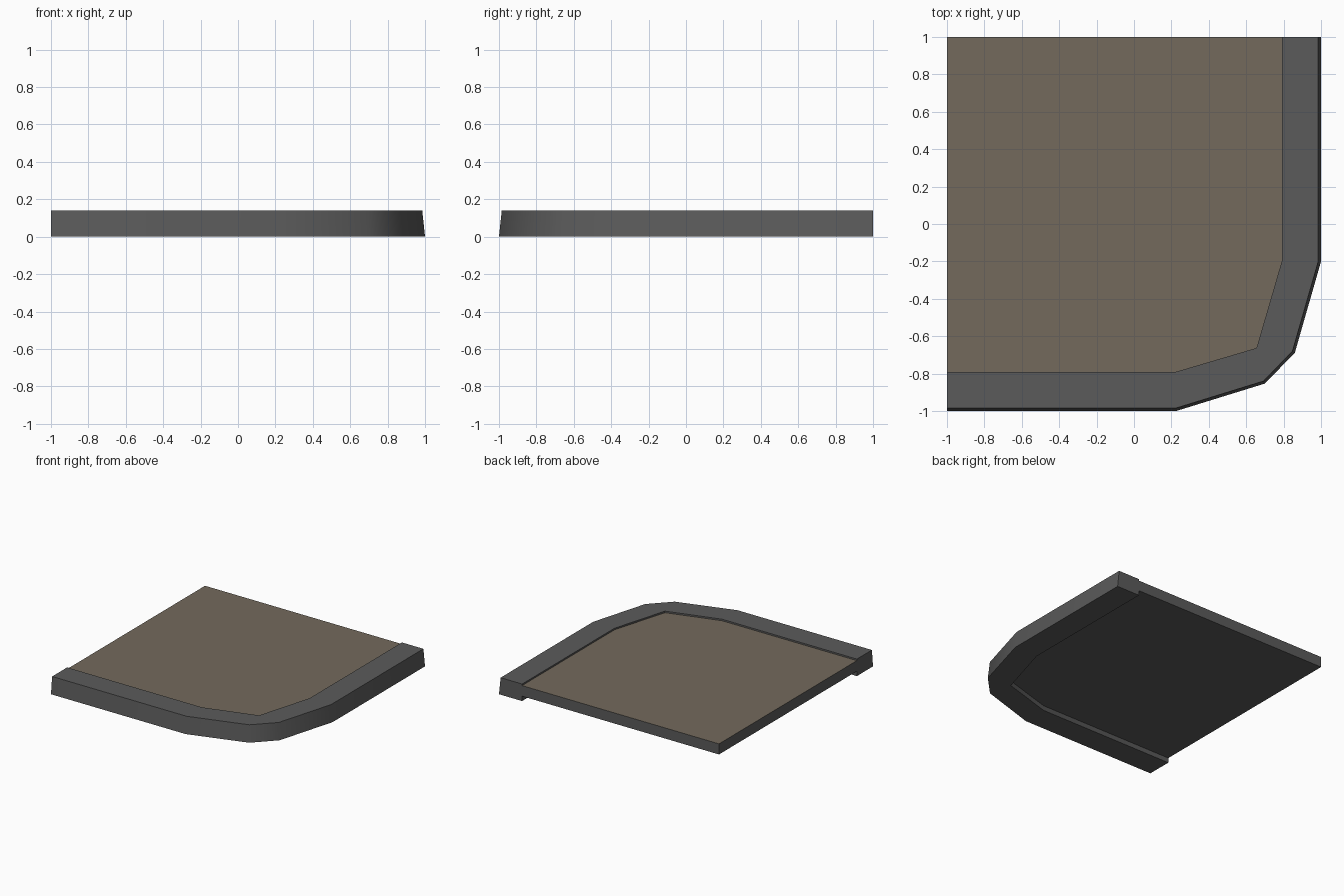
import bpy, bmesh, math

if "Cube" in bpy.data.objects:
    bpy.data.objects.remove(bpy.data.objects["Cube"])


def material(name, rgb):
    m = bpy.data.materials.new(name)
    m.diffuse_color = (*rgb, 1.0)
    m.use_nodes = True
    m.node_tree.nodes["Principled BSDF"].inputs["Base Color"].default_value = m.diffuse_color
    return m


grey = material("curb grey", (0.105, 0.105, 0.105))
brown = material("earth brown", (0.172, 0.143, 0.107))


def prism(name, bottom, top, z0, z1, mats):
    """Solid between two matching outlines; last material goes on the top cap."""
    bm = bmesh.new()
    lo = [bm.verts.new((x, y, z0)) for x, y in bottom]
    hi = [bm.verts.new((x, y, z1)) for x, y in top]
    bm.faces.new(list(reversed(lo)))
    cap = bm.faces.new(hi)
    n = len(lo)
    for i in range(n):
        j = (i + 1) % n
        bm.faces.new((lo[i], lo[j], hi[j], hi[i]))
    cap.material_index = len(mats) - 1
    bmesh.ops.recalc_face_normals(bm, faces=bm.faces)
    me = bpy.data.meshes.new(name)
    bm.to_mesh(me)
    bm.free()
    ob = bpy.data.objects.new(name, me)
    bpy.context.collection.objects.link(ob)
    for m in mats:
        me.materials.append(m)
    bpy.ops.object.select_all(action='DESELECT')
    ob.select_set(True)
    bpy.context.view_layer.objects.active = ob
    bpy.ops.object.shade_smooth_by_angle(angle=math.radians(35))
    return ob


# outlines, running from the left end round the corner to the back end
outer_low = [(-1, -1), (0.225, -1), (0.70, -0.853), (0.86, -0.688), (1, -0.20), (1, 1)]
outer_top = [(-1, -0.985), (0.222, -0.985), (0.692, -0.84), (0.847, -0.68), (0.985, -0.20), (0.985, 1)]
inner = [(-1, -0.79), (0.225, -0.79), (0.655, -0.663), (0.79, -0.20), (0.79, 1)]

# raised curb with sloped outer side
prism("curb", outer_low + inner[::-1], outer_top + inner[::-1], 0.0, 0.14, [grey])

# sunken ground slab, brown on top and grey elsewhere
slab = inner + [(-1, 1)]
prism("ground_slab", slab, slab, 0.04, 0.127, [grey, brown])
